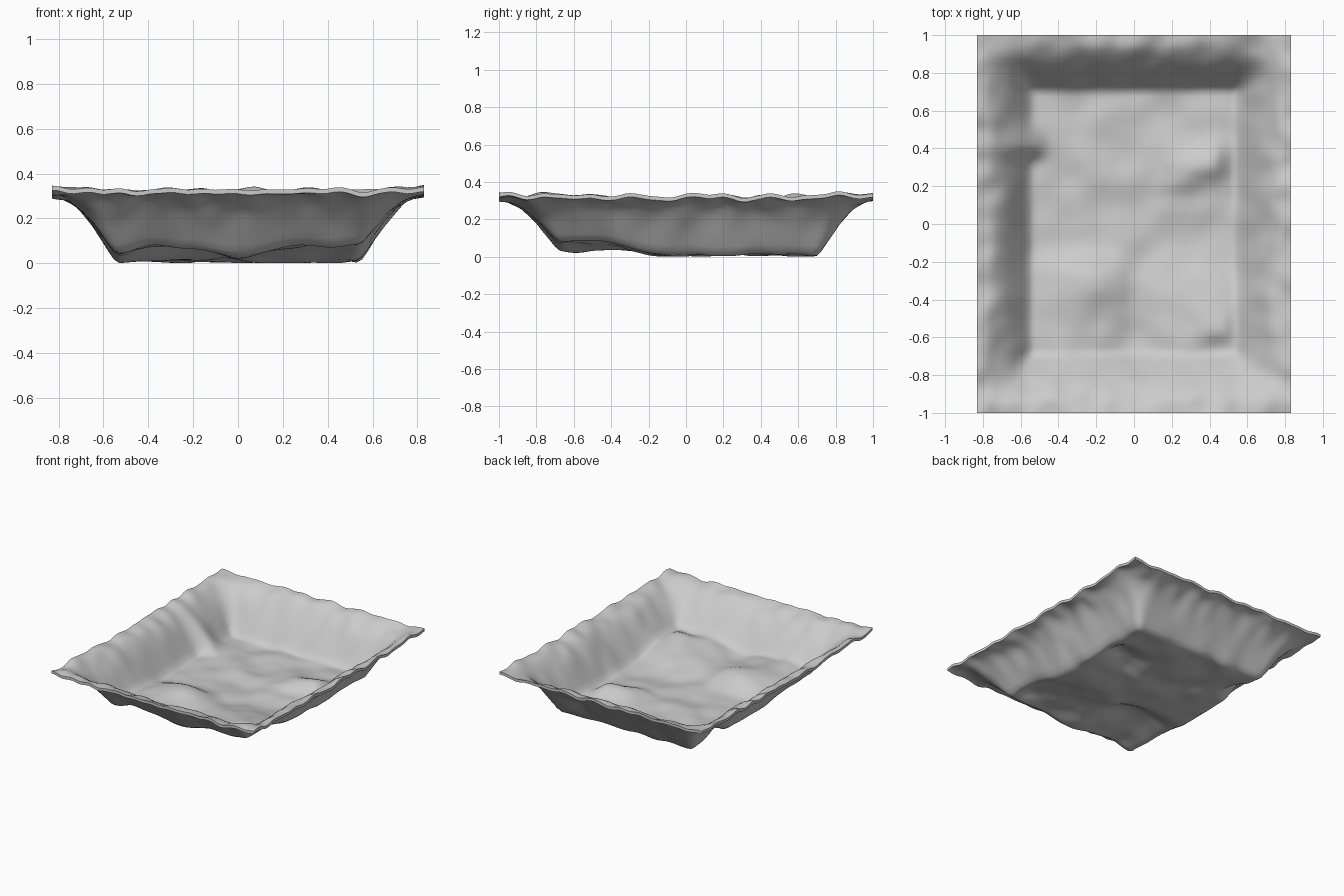
import bpy, bmesh, math
from mathutils import noise, Vector

if "Cube" in bpy.data.objects:
    bpy.data.objects.remove(bpy.data.objects["Cube"])

HX, HY, THICK = 0.83, 1.0, 0.02
NX, NY = 66, 80

# wall profile: (fraction from floor edge to rim, height above floor)
PROFILE = [(0, 0), (0.05, 0.006), (0.12, 0.032), (0.23, 0.085), (0.43, 0.178),
           (0.57, 0.23), (0.72, 0.272), (0.86, 0.295), (1, 0.306)]
RISE = PROFILE[-1][1]

# mounds: centre x, y, radius left, right, south, north, height
MOUNDS = [(0.42, 0.31, 0.15, 0.07, 0.08, 0.14, 0.065),
          (0.24, 0.23, 0.13, 0.13, 0.07, 0.15, 0.042),
          (-0.10, -0.34, 0.20, 0.09, 0.10, 0.17, 0.045),
          (-0.28, -0.26, 0.14, 0.14, 0.16, 0.14, 0.03),
          (0.46, -0.57, 0.12, 0.06, 0.06, 0.10, 0.04),
          (-0.56, 0.41, 0.22, 0.08, 0.06, 0.12, 0.10),
          (-0.25, 0.30, 0.12, 0.14, 0.20, 0.22, 0.015)]


def step(a, b, v):
    t = min(1, max(0, (v - a) / (b - a)))
    return t * t * (3 - 2 * t)


def wall(t):
    for (a, p), (b, q) in zip(PROFILE, PROFILE[1:]):
        if t <= b:
            return p + (q - p) * (t - a) / (b - a)
    return RISE


def height(x, y):
    # uneven floor, with a raised shelf toward the front
    shelf = 0.022 + 0.048 * (1 - math.exp(-(x / 0.17) ** 2))
    shelf *= 1 - 0.6 * step(0.38, 0.56, -x)
    floor = 0.034 + shelf * step(0.1, 0.45, -y)
    floor += 0.018 * noise.noise(Vector((x * 6, y * 6, 2)))
    for cx, cy, left, right, south, north, h in MOUNDS:
        rx = left if x < cx else right
        ry = south if y < cy else north
        floor += h * math.exp(-((x - cx) / rx) ** 2 - ((y - cy) / ry) ** 2)
    floor = max(floor, 0.026)
    # sloping banks, rounded where they meet in the corners
    u = max(0, (abs(x) - 0.53) / 0.30)
    v = max(0, (y - 0.69) / 0.31, (-y - 0.67) / 0.33)
    t = min(1, (u ** 2.6 + v ** 2.6) ** (1 / 2.6))
    rim = 0.336 + 0.028 * noise.noise(Vector((x * 8, y * 8, 5)))
    rim += 0.010 * step(0.75, 0.83, abs(x)) * step(0.9, 1, abs(y))
    return floor + (rim - floor) * wall(t) / RISE


# top and underside sheets joined by a vertical edge strip
bm = bmesh.new()
top, low = [], []
for j in range(NY + 1):
    for i in range(NX + 1):
        x, y = HX * (2 * i / NX - 1), HY * (2 * j / NY - 1)
        z = height(x, y)
        top.append(bm.verts.new((x, y, z)))
        low.append(bm.verts.new((x, y, z - THICK)))
W = NX + 1
for j in range(NY):
    for i in range(NX):
        k = j * W + i
        q = (k, k + 1, k + W + 1, k + W)
        bm.faces.new([top[n] for n in q])
        bm.faces.new([low[n] for n in reversed(q)])
border = ([i for i in range(NX)] + [j * W + NX for j in range(NY)]
          + [NY * W + i for i in range(NX, 0, -1)] + [j * W for j in range(NY, 0, -1)])
for a, b in zip(border, border[1:] + border[:1]):
    bm.faces.new((low[a], low[b], top[b], top[a]))
lowest = min(v.co.z for v in bm.verts)
bmesh.ops.translate(bm, verts=bm.verts, vec=(0, 0, -lowest))

mesh = bpy.data.meshes.new("terrain_basin")
bm.to_mesh(mesh)
bm.free()
basin = bpy.data.objects.new("terrain_basin", mesh)
bpy.context.collection.objects.link(basin)
bpy.context.view_layer.objects.active = basin
basin.select_set(True)
bpy.ops.object.shade_smooth_by_angle(angle=math.radians(60))
